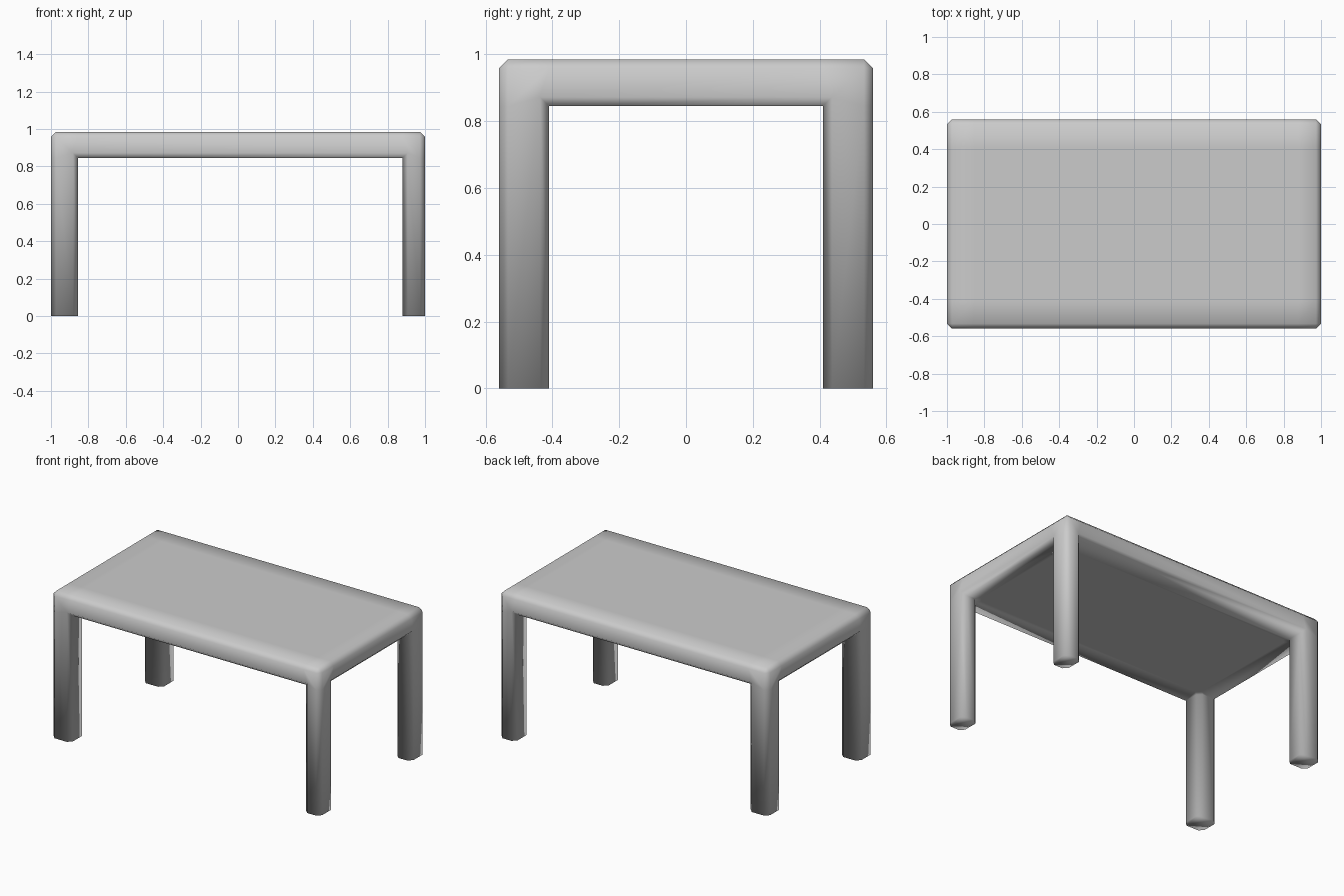
import bpy, bmesh

if "Cube" in bpy.data.objects:
    bpy.data.objects.remove(bpy.data.objects["Cube"])

# Cut lines: the right-hand legs are slightly slimmer than the left-hand ones
X = [-1.0, -0.855, 0.88, 1.0]
Y = [-0.56, -0.41, 0.41, 0.56]
Z = [0.0, 0.845, 0.985]
CHAMFER = 0.027

# Blocks filled by the table: full upper slab plus four corner legs
cells = {(i, j, 1) for i in range(3) for j in range(3)}
cells |= {(i, j, 0) for i in (0, 2) for j in (0, 2)}

bm = bmesh.new()
verts = {}


def vert(key):
    if key not in verts:
        verts[key] = bm.verts.new((X[key[0]], Y[key[1]], Z[key[2]]))
    return verts[key]


# Outer skin: one face wherever a filled block meets empty space
for cell in cells:
    for axis in range(3):
        for side in (0, 1):
            near = list(cell)
            near[axis] += 1 if side else -1
            if tuple(near) in cells:
                continue
            u, v = (axis + 1) % 3, (axis + 2) % 3
            loop = []
            for du, dv in ((0, 0), (1, 0), (1, 1), (0, 1)):
                k = list(cell)
                k[axis] += side
                k[u] += du
                k[v] += dv
                loop.append(vert(tuple(k)))
            bm.faces.new(loop if side else loop[::-1])
bm.normal_update()

# Chamfer every outside corner except around the feet
edges = [e for e in bm.edges
         if e.is_convex and e.calc_face_angle(0) > 0.5
         and not all(v.co.z < 0.001 for v in e.verts)]
bmesh.ops.bevel(bm, geom=edges, offset=CHAMFER, offset_type='OFFSET',
                segments=1, profile=0.5, affect='EDGES', clamp_overlap=False)
bmesh.ops.recalc_face_normals(bm, faces=bm.faces[:])

# Fully smooth shading, giving the soft rounded look
for f in bm.faces:
    f.smooth = True

mesh = bpy.data.meshes.new("table")
bm.to_mesh(mesh)
bm.free()
table = bpy.data.objects.new("table", mesh)
bpy.context.collection.objects.link(table)
